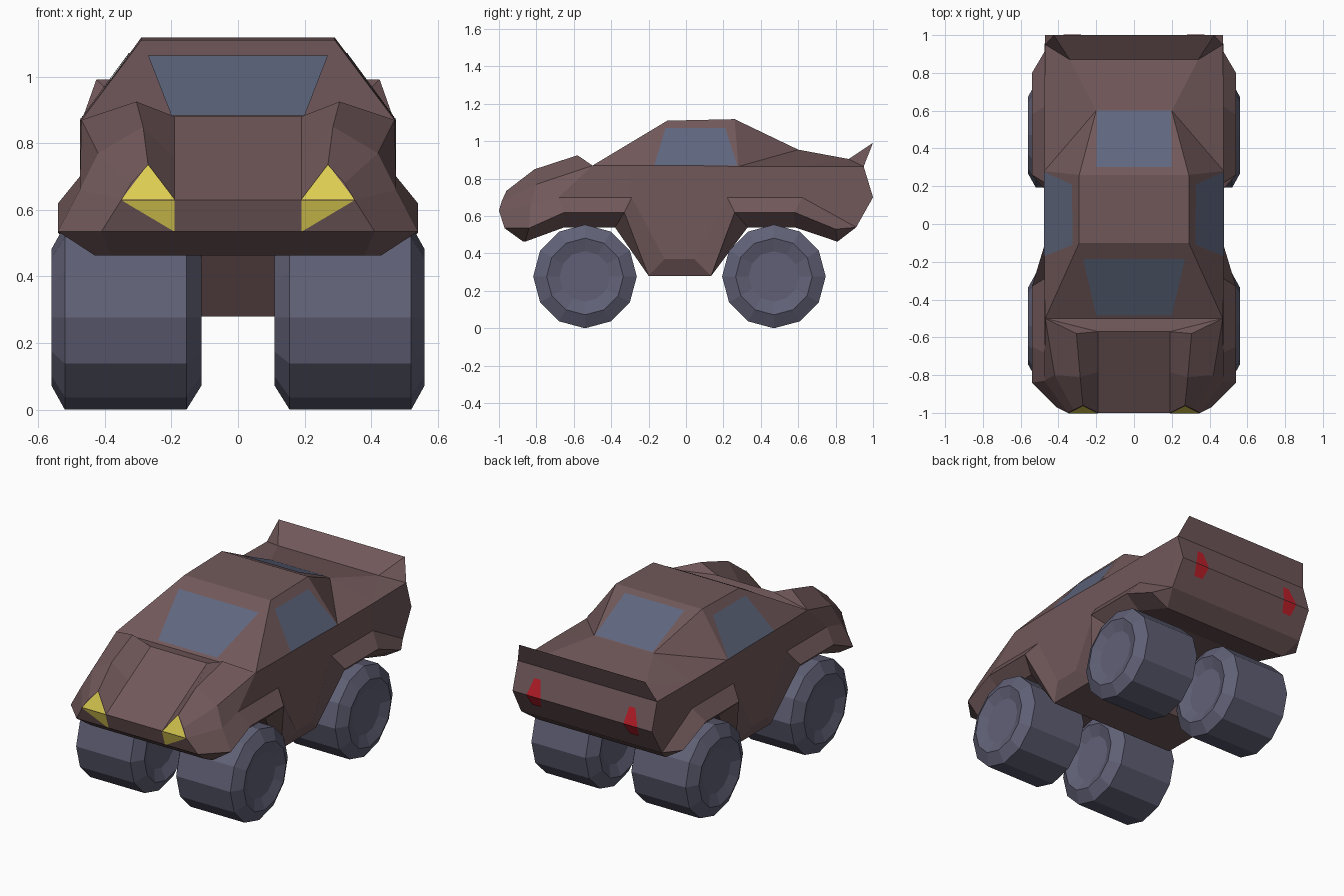
import bpy, bmesh, math
from mathutils import Vector

if "Cube" in bpy.data.objects:
    bpy.data.objects.remove(bpy.data.objects["Cube"])


def material(name, rgb):
    m = bpy.data.materials.new(name)
    m.diffuse_color = (*rgb, 1)
    m.use_nodes = True
    m.node_tree.nodes["Principled BSDF"].inputs["Base Color"].default_value = m.diffuse_color
    return m


BROWN = material("body brown", (0.165, 0.098, 0.102))
TYRE = material("wheel grey", (0.118, 0.118, 0.183))
GLASS = material("window blue", (0.115, 0.135, 0.21))
YELLOW = material("headlight yellow", (0.74, 0.62, 0.085))
RED = material("tail light red", (0.52, 0.014, 0.024))


def flip(p):
    return (-p[0], p[1], p[2])


def build(name, faces, mat, closed=True):
    """Make a mesh object from polygons given as point tuples."""
    bm = bmesh.new()
    for f in faces:
        pts = [p for i, p in enumerate(f) if p != f[i - 1]]
        bm.faces.new([bm.verts.new(p) for p in pts])
    if closed:
        bmesh.ops.remove_doubles(bm, verts=bm.verts, dist=0.0005)
        bmesh.ops.recalc_face_normals(bm, faces=bm.faces)
    me = bpy.data.meshes.new(name)
    bm.to_mesh(me)
    bm.free()
    me.materials.append(mat)
    ob = bpy.data.objects.new(name, me)
    bpy.context.collection.objects.link(ob)
    return ob


def plate(name, pts, mat, offset=0.004):
    """Thin painted panel just outside the body surface."""
    v = [Vector(p) for p in pts]
    n = (v[1] - v[0]).cross(v[2] - v[0]).normalized()
    if n.dot(sum(v, Vector()) / len(v) - Vector((0, 0, 0.65))) < 0:
        v.reverse()
        n = -n
    return build(name, [[tuple(p + n * offset) for p in v]], mat, closed=False)


# Side rings of the body, front to back (right half)
bottom = [(.38, -.87, .463), (.43, -.86, .463), (.45, -.65, .54), (.45, -.38, .54),
          (.40, -.20, .28), (.40, .135, .28), (.45, .33, .54), (.45, .58, .54), (.43, .81, .463)]
flare = [(.41, -.97, .535), (.54, -.84, .535), (.54, -.65, .62), (.54, -.33, .62),
         (.43, -.20, .28), (.43, .135, .28), (.54, .26, .62), (.54, .58, .62), (.54, .80, .53)]
waist = [(.35, -1.0, .63), (.475, -.83, .66), (.475, -.68, .70), (.475, -.29, .70),
         (.475, -.115, .37), (.475, .045, .37), (.475, .22, .70), (.475, .62, .70), (.475, .91, .54)]
shoulder = [(.32, -.985, .68), (.42, -.80, .77), (.47, -.50, .87), (.475, -.30, .87),
            (.475, -.115, .87), (.475, .045, .87), (.475, .28, .865), (.475, .62, .865), (.47, .95, .865)]
# Fender crest and hood edge
crest = [(.27, -.96, .735), (.285, -.81, .85), (.305, -.58, .925)]
hood = [(.19, -1.0, .63), (.19, -.785, .755), (.19, -.57, .88)]
chin = (.19, -.97, .535)
roof_front, roof_rear = (.29, -.10, 1.11), (.29, .26, 1.118)
deck_front, deck_rear = (.20, .60, .955), (.34, .87, .905)
spoiler_tip, rear_mid = (.425, 1.0, .992), (.47, 1.0, .70)

half = []
for lo, hi in ((bottom, flare), (flare, waist), (waist, shoulder), (shoulder, crest), (crest, hood)):
    n = min(len(lo), len(hi))
    half += [(lo[i], lo[i + 1], hi[i + 1], hi[i]) for i in range(n - 1)]
S = shoulder
half += [
    (waist[0], shoulder[0], crest[0], hood[0]),
    (hood[0], waist[0], flare[0], chin), (chin, flare[0], bottom[0]),
    (S[2], crest[2], hood[2]),
    (*S[2:7], roof_rear, roof_front),
    (S[6], deck_front, roof_rear),
    (S[6], S[7], deck_front), (S[7], S[8], deck_rear), (S[7], deck_rear, deck_front),
    (S[8], spoiler_tip, deck_rear),
    (waist[8], rear_mid, S[8]), (bottom[8], flare[8], waist[8]),
]
# Closed chain of edges bridged straight across the car
chain = bottom + [waist[8], rear_mid, S[8], spoiler_tip, deck_rear, deck_front,
                  roof_rear, roof_front, S[2], hood[2], hood[1], hood[0], chin, bottom[0]]
faces = half + [tuple(flip(p) for p in f) for f in half]
faces += [(a, b, flip(b), flip(a)) for a, b in zip(chain, chain[1:])]
build("car_body", faces, BROWN)

# Front and rear windows
plate("windshield", [(-.2, -.483, .88), (.2, -.483, .88), (.27, -.183, 1.06), (-.27, -.183, 1.06)], GLASS)
plate("rear_window", [(-.195, .598, .956), (.195, .598, .956), (.2, .3, 1.099), (-.2, .3, 1.099)], GLASS)


# Side windows and lamps, both sides
def rear_y(z):
    return 1 - (z - .70) * .05 / .165 if z > .70 else 1 - (.70 - z) * .09 / .16


def tail(z, x0, x1):
    return [(x0, rear_y(z), z), (x1, rear_y(z), z)]


for side, sx in (("right", 1), ("left", -1)):
    parts = [
        ("side_window", [(.472, -.17, .868), (.473, .275, .867), (.325, .21, 1.068), (.322, -.11, 1.068)], GLASS),
        ("headlight_upper", [hood[0], waist[0], crest[0]], YELLOW),
        ("headlight_lower", [hood[0], waist[0], chin], YELLOW),
        ("tail_light_upper", tail(.70, .28, .375) + tail(.80, .34, .30)[:2], RED),
        ("tail_light_lower", tail(.70, .28, .375) + tail(.635, .36, .30)[:2], RED),
    ]
    for name, pts, mat in parts:
        plate(f"{name}_{side}", [(p[0] * sx, p[1], p[2]) for p in pts], mat)

# Wheels: 12-sided profile turned around the axle, with dished hubs
profile = [(.14, .135), (.11, .205), (.155, .277), (.52, .277), (.56, .205), (.535, .135)]
SIDES = 12
for end, cy in (("front", -.54), ("rear", .47)):
    for side, sx in (("right", 1), ("left", -1)):
        rings = [[(sx * x, cy + r * math.sin(math.tau * k / SIDES), .277 + r * math.cos(math.tau * k / SIDES))
                  for k in range(SIDES)] for x, r in profile]
        fs = [tuple(rings[0]), tuple(rings[-1])]
        for a, b in zip(rings, rings[1:]):
            fs += [(a[k - 1], a[k], b[k], b[k - 1]) for k in range(SIDES)]
        build(f"{end}_wheel_{side}", fs, TYRE)
